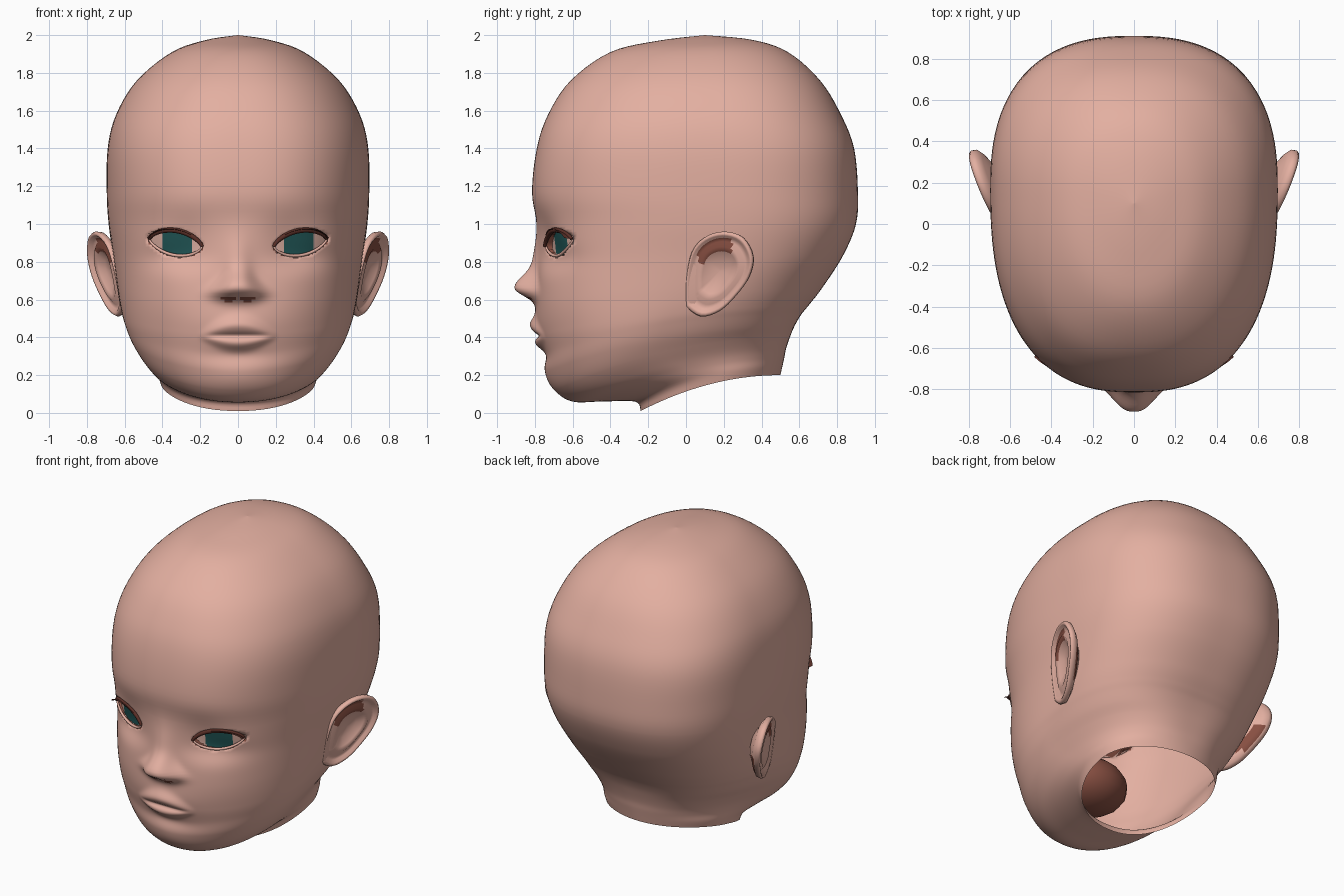
import bpy
from math import sin, cos, pi, exp
from mathutils import Vector

if "Cube" in bpy.data.objects:
    bpy.data.objects.remove(bpy.data.objects["Cube"])


def material(name, r, g, b):
    m = bpy.data.materials.new(name)
    m.use_nodes = True
    m.diffuse_color = (r, g, b, 1)
    node = m.node_tree.nodes["Principled BSDF"]
    node.inputs["Base Color"].default_value = (r, g, b, 1)
    node.inputs["Roughness"].default_value = 0.7
    return m


skin = material("skin", 0.77, 0.43, 0.355)
red_brown = material("red_brown", 0.25, 0.08, 0.055)
teal = material("teal_iris", 0.015, 0.092, 0.092)
eye_pink = material("eye_pink", 0.72, 0.43, 0.36)
lash_brown = material("lash_brown", 0.10, 0.028, 0.02)


def spline(points, u):
    """Smooth curve through points of any dimension."""
    i = min(int(u), len(points) - 2)
    t = u - i
    a, b, c, d = (points[max(0, min(len(points) - 1, i + k))] for k in (-1, 0, 1, 2))
    return [q + t * (r - p + t * (2 * p - 5 * q + 4 * r - s + t * (3 * (q - r) + s - p))) / 2
            for p, q, r, s in zip(a, b, c, d)]


def grid_object(name, rows, mats, closed=False, rule=None):
    """Skin a list of equal rows of points; rule(centre, row) picks the material."""
    n = len(rows[0])
    faces, owner = [], []
    for j in range(len(rows) - 1):
        for i in range(n if closed else n - 1):
            k = (i + 1) % n
            faces.append((j * n + i, j * n + k, (j + 1) * n + k, (j + 1) * n + i))
            owner.append(j)
    mesh = bpy.data.meshes.new(name)
    mesh.from_pydata([p for row in rows for p in row], [], faces)
    for m in mats:
        mesh.materials.append(m)
    for poly in mesh.polygons:
        poly.use_smooth = True
        if rule:
            poly.material_index = rule(poly.center, owner[poly.index])
    obj = bpy.data.objects.new(name, mesh)
    bpy.context.collection.objects.link(obj)
    return obj


def bump(v, centre, width):
    return exp(-((v - centre) / width) ** 2 / 2)


# Eye opening: almond given by a run from inner corner (-1) to outer corner (1)
EYE_X, EYE_W = 0.33, 0.14


def almond(t):
    return 0.9 + 0.02 * t, 0.066 * max(0, 1 - t * t) ** 0.7


def in_eye(x, z, grow=0):
    mid, half = almond((abs(x) - EYE_X) / (EYE_W + grow))
    return half > 0 and abs(z - mid) < half + grow


def features(x, z):
    """Forward relief of the face: nose, lips, sockets and chin."""
    a = abs(x)
    nose_width = 0.065 + 0.065 * bump(z, 0.625, 0.055)
    nose = 0.112 * exp(-(a / nose_width) ** 3) * bump(z, 0.66, 0.06 if z > 0.66 else 0.039)
    nose += 0.025 * bump(x, 0, 0.05) * bump(z, 0.8, 0.09)
    lip = max(0, 1 - (x / 0.21) ** 2) ** 1.3
    mouth = 0.033 * bump(z, 0.408 + 0.055 * lip, 0.014 + 0.018 * lip)
    mouth += 0.03 * bump(z, 0.408 - 0.042 * lip, 0.012 + 0.012 * lip)
    mouth -= 0.016 * bump(z, 0.408, 0.009)
    muzzle = 0.016 * bump(x, 0, 0.17) * bump(z, 0.45, 0.07)
    socket = -0.03 * bump(a, 0.27, 0.1) * bump(z, 0.91, 0.085)
    socket -= 0.025 * bump(a, 0.33, 0.12) * bump(z, 0.82, 0.05)
    chin = 0.01 * bump(x, 0, 0.12) * bump(z, 0.17, 0.06)
    dent = -0.01 * bump(x, 0, 0.12) * bump(z, 0.3, 0.03)
    return nose + lip * mouth + muzzle + socket + chin + dent


# Head: tilted rings as front y, front z, back y, back z, half width, front and
# back squareness, and where the widest point lies from front (0) to back (1)
RINGS = [
    (-.24, .01, .50, .2, .41, 2.2, 2, .55), (-.27, .06, .51, .245, .425, 2.2, 2.1, .53),
    (-.45, .06, .52, .29, .445, 2.2, 2.3, .51), (-.6, .06, .53, .34, .475, 2.1, 2.5, .48),
    (-.69, .12, .55, .4, .52, 2.1, 2.6, .46), (-.74, .22, .575, .46, .565, 2.1, 2.7, .46),
    (-.75, .32, .61, .52, .595, 2.2, 2.7, .47), (-.77, .42, .65, .57, .615, 2.3, 2.6, .5),
    (-.79, .57, .72, .66, .635, 2.4, 2.5, .54), (-.785, .8, .83, .83, .66, 2.5, 2.5, .57),
    (-.79, 1, .9, 1, .685, 2.5, 2.5, .57), (-.815, 1.17, .91, 1.17, .695, 2.5, 2.5, .57),
    (-.79, 1.4, .89, 1.4, .69, 2.5, 2.5, .57), (-.73, 1.58, .82, 1.58, .645, 2.4, 2.4, .57),
    (-.61, 1.76, .71, 1.76, .535, 2.3, 2.3, .57), (-.4, 1.91, .54, 1.91, .35, 2.2, 2.2, .57),
    (-.15, 1.97, .35, 1.975, .17, 2.1, 2.1, .57), (.1, 2, .1, 2, .002, 2, 2, .5)]
COLUMNS = 160


def head_ring(u):
    yf, zf, yb, zb, half, n_front, n_back, widest = spline(RINGS, u)
    yc = yf + (yb - yf) * widest
    ring = []
    for i in range(COLUMNS):
        t = 2 * pi * i / COLUMNS
        t -= 0.6 * sin(t)                      # denser columns on the face
        n = n_front if cos(t) > 0 else n_back
        r = (abs(sin(t)) ** n + abs(cos(t)) ** n) ** (-1 / n)
        x = half * r * sin(t)
        y = yc - r * cos(t) * (yc - yf if cos(t) > 0 else yb - yc)
        f = (y - yf) / max(yb - yf, 0.001)
        z = zf + (zb - zf) * (1 - (1 - f) ** 2)
        if y < -0.3 and u > 3:
            y -= features(x, z)
            if in_eye(x, z):
                y += 0.09
        ring.append((x, y, z))
    return ring


def face_colour(c, row):
    nostril = ((abs(c.x) - 0.05) / 0.042) ** 2 + ((c.z - 0.604) / 0.015) ** 2 < 1
    return 1 if c.y < -0.4 and (nostril or in_eye(c.x, c.z, 0.007)) else 0


levels = []
for k in range(len(RINGS) - 1):
    steps = 14 if 4 <= k < 10 else 5
    levels += [k + s / steps for s in range(steps)]
levels.append(len(RINGS) - 1)
grid_object("head", [head_ring(u) for u in levels], [skin, red_brown], True, face_colour)


# Eyes, eyelids and lashes follow the face surface
def face_point(x, z, back):
    y = 0.157 - 0.944 * (1 - (abs(x) / 0.672) ** 2.5) ** 0.4
    return (x, y - features(x, z) + back, z)


def lid(name, side, sign, radius, back, mat):
    curve = bpy.data.curves.new(name, "CURVE")
    curve.dimensions = "3D"
    curve.bevel_depth = radius
    curve.bevel_resolution = 2
    path = curve.splines.new("POLY")
    path.points.add(24)
    for i, p in enumerate(path.points):
        t = -cos(pi * i / 24)
        mid, half = almond(t)
        p.co = (*face_point(side * (EYE_X + EYE_W * t), mid + sign * half, back), 1)
        p.radius = 0.6 + 0.4 * sin(pi * i / 24)
    curve.materials.append(mat)
    bpy.context.collection.objects.link(bpy.data.objects.new(name, curve))


def lash_row(side, t):
    mid, half = almond(t)
    x, y, z = face_point(side * (EYE_X + EYE_W * t), mid + half, 0)
    reach = 0.015 + 0.015 * t
    return [(x, y, z), (x + side * reach * 0.4, y - 0.012 - reach, z + 0.006)]


def iris(c, row):
    return 1 if ((abs(c.x) - 0.322) / 0.078) ** 6 + ((c.z - 0.9) / 0.068) ** 6 < 1 else 0


# Ear: closed shell built from scaled copies of its outline (y, z)
EAR = [(.0, .56), (.0, .7), (.03, .85), (.1, .93), (.2, .96), (.3, .93),
       (.355, .83), (.335, .72), (.265, .62), (.18, .54), (.08, .51), (.0, .56)]
# Scale and outward height, from the hollow over the rim to the back
EAR_PROFILE = [(.001, -.03), (.3, -.028), (.5, -.005), (.62, .006), (.74, -.01),
               (.84, -.006), (.9, .01), (.96, .013), (1, 0), (.97, -.025),
               (.82, -.045), (.62, -.06), (.4, -.08), (.001, -.09)]


def ear_ring(side, scale, height):
    out = Vector((0.92, -0.355, -0.15))
    ring = []
    for i in range(44):
        y, z = spline(EAR, i / 4)
        y, z = 0.17 + (y - 0.17) * scale, 0.75 + (z - 0.75) * scale
        p = Vector((0.516 + 0.386 * y + 0.164 * z, y, z)) + out * height
        ring.append((side * p.x, p.y, p.z))
    return ring


def ear_colour(c, row):
    hollow = row in (2, 3, 4) and c.z > 0.79 and 0.06 < c.y < 0.24
    behind = row in (9, 10) and c.y > 0.2 and 0.6 < c.z < 0.76
    return 1 if hollow or behind else 0


for side, word in ((1, "left"), (-1, "right")):
    rows = []
    for i in range(37):
        t = -1 + i / 18
        mid, half = almond(t)
        rows.append([face_point(side * (EYE_X + EYE_W * t), mid + half * (k / 6 - 1),
                                0.036 - 0.012 * (1 - t * t)) for k in range(13)])
    grid_object(word + "_eye", rows, [eye_pink, teal], False, iris)
    lid(word + "_upper_lid", side, 1, 0.014, -0.004, lash_brown)
    lid(word + "_lower_lid", side, -1, 0.009, 0.004, skin)
    grid_object(word + "_lashes", [lash_row(side, -0.6 + 0.1 * i) for i in range(17)],
                [lash_brown])
    grid_object(word + "_ear", [ear_ring(side, s, h) for s, h in EAR_PROFILE],
                [skin, red_brown], True, ear_colour)

# Mouth pocket inside the open neck
bpy.ops.mesh.primitive_uv_sphere_add(segments=16, ring_count=10, location=(0, -0.43, 0.39))
pocket = bpy.context.object
pocket.name = "mouth_pocket"
pocket.scale = (0.25, 0.22, 0.17)
pocket.data.materials.append(red_brown)
bpy.ops.object.shade_smooth_by_angle()
